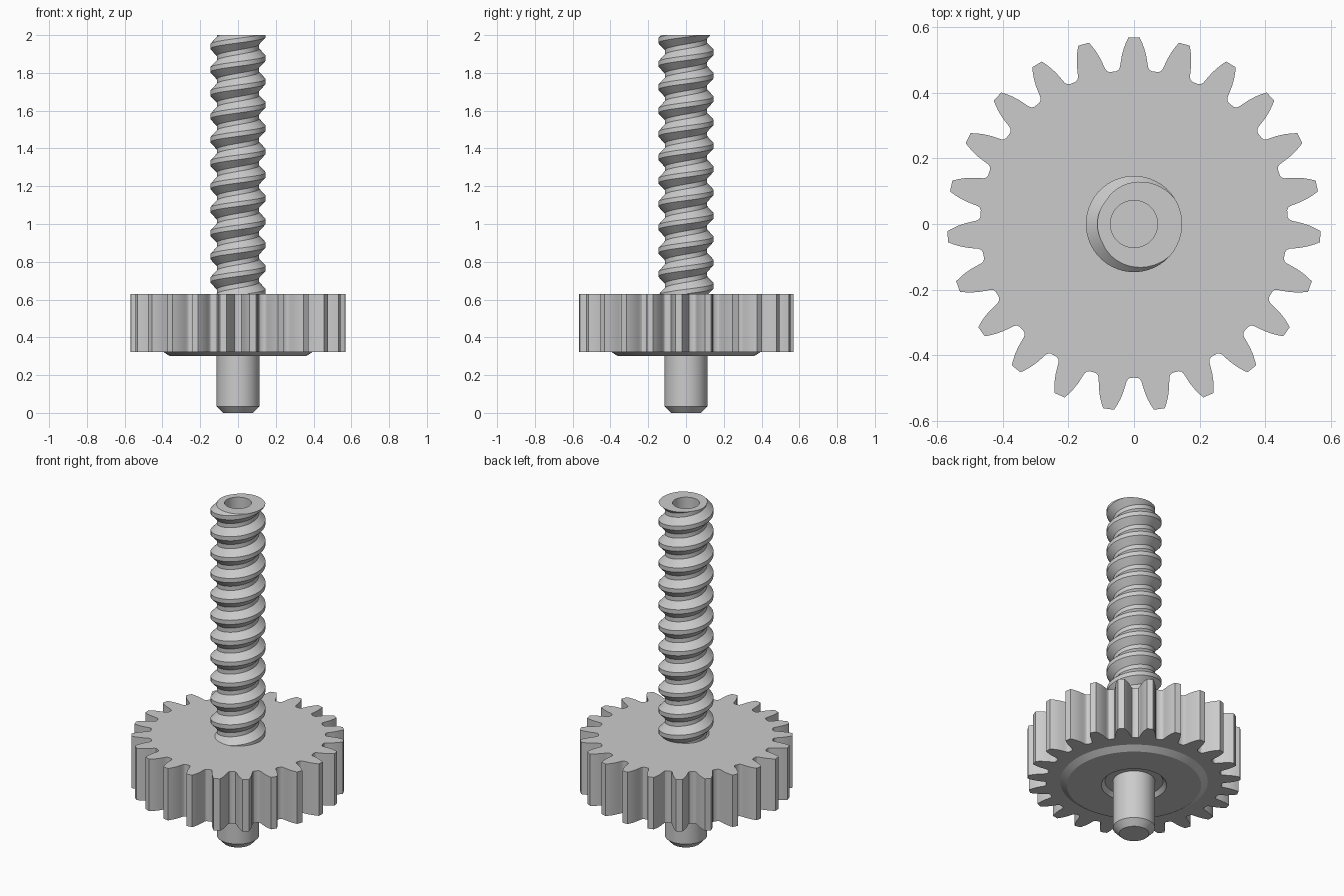
import bpy, bmesh
from math import pi, cos, sin, radians

cube = bpy.data.objects.get("Cube")
if cube:
    bpy.data.objects.remove(cube, do_unlink=True)

steel = bpy.data.materials.new("grey_steel")
colour = (0.6, 0.6, 0.6, 1)
steel.diffuse_color = colour
steel.use_nodes = True
steel.node_tree.nodes["Principled BSDF"].inputs["Base Color"].default_value = colour


def finish(name, bm):
    """Turn a bmesh into a smooth object that keeps its sharp edges."""
    bmesh.ops.recalc_face_normals(bm, faces=bm.faces[:])
    mesh = bpy.data.meshes.new(name)
    bm.to_mesh(mesh)
    bm.free()
    mesh.materials.append(steel)
    obj = bpy.data.objects.new(name, mesh)
    bpy.context.collection.objects.link(obj)
    bpy.ops.object.select_all(action='DESELECT')
    obj.select_set(True)
    bpy.context.view_layer.objects.active = obj
    bpy.ops.object.shade_smooth_by_angle(angle=radians(30))
    return obj


def lathe(name, profile, closed=False, steps=64):
    """Spin an (r, z) profile about z; an open profile gets flat caps."""
    bm = bmesh.new()
    rings = [[bm.verts.new((r * cos(2 * pi * i / steps), r * sin(2 * pi * i / steps), z))
              for i in range(steps)] for r, z in profile]
    pairs = list(zip(rings, rings[1:]))
    if closed:
        pairs.append((rings[-1], rings[0]))
    else:
        bm.faces.new(rings[0])
        bm.faces.new(rings[-1])
    for a, b in pairs:
        for i in range(steps):
            j = (i + 1) % steps
            bm.faces.new((a[i], a[j], b[j], b[i]))
    return finish(name, bm)


# Spur gear: half a tooth as (half width, radius), mirrored and repeated
TEETH = 23
half_tooth = [(0.0635, 0.465), (0.054, 0.4665), (0.047, 0.471), (0.043, 0.479),
              (0.041, 0.492), (0.037, 0.515), (0.031, 0.537), (0.024, 0.555), (0.017, 0.57)]
tooth = half_tooth + [(-w, r) for w, r in reversed(half_tooth[1:])]
bm = bmesh.new()
outline = []
for t in range(TEETH):
    turn = -2 * pi * t / TEETH
    for w, r in tooth:
        x, y = -w, r
        outline.append(bm.verts.new((x * cos(turn) - y * sin(turn),
                                     x * sin(turn) + y * cos(turn), 0.323)))
base = bm.faces.new(outline)
top = bmesh.ops.extrude_face_region(bm, geom=[base], use_keep_orig=True)
bmesh.ops.translate(bm, vec=(0, 0, 0.307),
                    verts=[v for v in top["geom"] if isinstance(v, bmesh.types.BMVert)])
finish("gear", bm)

# Chamfered raised ring under the gear, and the plain lower shaft
lathe("gear_boss", [(0.36, 0.30), (0.397, 0.324), (0.155, 0.324), (0.175, 0.30)], closed=True)
lathe("lower_shaft", [(0.08, 0), (0.113, 0.035), (0.113, 0.33)])

# Threaded rod: trapezoid profile swept along a helix, then trimmed flat
PITCH, ROOT, CREST, STEPS = 0.1236, 0.112, 0.147, 48
thread = [(-0.1, CREST), (0.1, CREST), (0.4, ROOT), (0.6, ROOT), (0.9, CREST)]
bm = bmesh.new()
previous = None
for k in range(14 * STEPS + 1):
    angle = radians(-5) + 2 * pi * k / STEPS
    z = 2 + PITCH * (k / STEPS - 13)
    row = [bm.verts.new((r * cos(angle), r * sin(angle), z + u * PITCH)) for u, r in thread]
    if previous:
        for j in range(len(thread) - 1):
            bm.faces.new((previous[j], row[j], row[j + 1], previous[j + 1]))
    previous = row
bmesh.ops.remove_doubles(bm, verts=bm.verts[:], dist=0.0001)
for z, side in ((2, 1), (0.6, -1)):
    bmesh.ops.bisect_plane(bm, geom=bm.verts[:] + bm.edges[:] + bm.faces[:], dist=0.00001,
                           plane_co=(0, 0, z), plane_no=(0, 0, side), clear_outer=True)


def rim(z):
    return [e for e in bm.edges if e.is_boundary and all(abs(v.co.z - z) < 0.001 for v in e.verts)]


bmesh.ops.triangle_fill(bm, edges=rim(0.6), use_beauty=True)

# Blind bore in the top of the rod
outer = rim(2)
levels = [[bm.verts.new((0.072 * cos(2 * pi * i / STEPS), 0.072 * sin(2 * pi * i / STEPS), z))
           for i in range(STEPS)] for z in (2, 1.5)]
for i in range(STEPS):
    j = (i + 1) % STEPS
    bm.faces.new((levels[0][i], levels[1][i], levels[1][j], levels[0][j]))
bm.faces.new(levels[1])
inner = [bm.edges.get((levels[0][i], levels[0][(i + 1) % STEPS])) for i in range(STEPS)]
bmesh.ops.triangle_fill(bm, edges=outer + inner, use_beauty=True)
finish("threaded_rod", bm)
